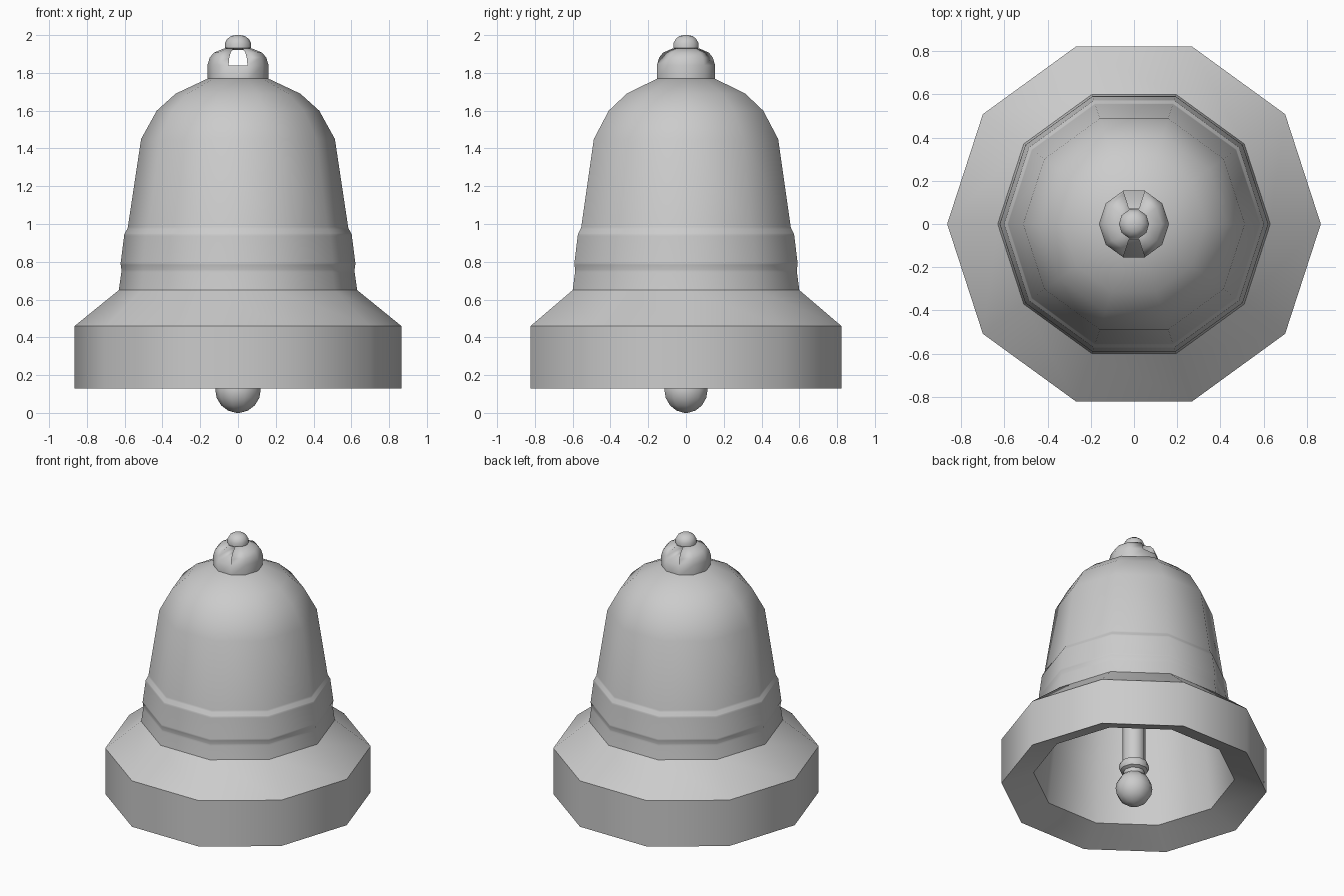
import bpy, bmesh, math

if "Cube" in bpy.data.objects:
    bpy.data.objects.remove(bpy.data.objects["Cube"])

SIDES = 10


def finish(name, bm, angle=38):
    """Turn a bmesh into a named object, smooth below the given angle."""
    bmesh.ops.recalc_face_normals(bm, faces=bm.faces[:])
    mesh = bpy.data.meshes.new(name)
    bm.to_mesh(mesh)
    bm.free()
    obj = bpy.data.objects.new(name, mesh)
    bpy.context.collection.objects.link(obj)
    bpy.ops.object.select_all(action='DESELECT')
    obj.select_set(True)
    bpy.context.view_layer.objects.active = obj
    bpy.ops.object.shade_smooth_by_angle(angle=math.radians(angle))
    return obj


def ring(bm, r, z):
    step = 2 * math.pi / SIDES
    return [bm.verts.new((r * math.cos(i * step), r * math.sin(i * step), z))
            for i in range(SIDES)]


def bridge(bm, a, b, order):
    """Join two rings along a closed order of corner numbers."""
    for i, j in zip(order, order[1:] + order[:1]):
        bm.faces.new((a[i], a[j], b[j], b[i]))


def lathe(name, profile):
    """Spin (radius, height) points into a capped ten-sided solid."""
    bm = bmesh.new()
    rings = [ring(bm, r, z) for r, z in profile]
    for a, b in zip(rings, rings[1:]):
        bridge(bm, a, b, list(range(SIDES)))
    bm.faces.new(rings[0])
    bm.faces.new(rings[-1])
    return finish(name, bm)


# Bell shell: outside from the crown down (doubled loops keep the moulded
# bands crisp), round the lip, then up the inside
lathe("bell_body", [
    (0.16, 1.77), (0.33, 1.69), (0.43, 1.60), (0.513, 1.45),
    (0.583, 0.985), (0.585, 0.977), (0.587, 0.973), (0.600, 0.950),
    (0.602, 0.946), (0.603, 0.936), (0.621, 0.796), (0.622, 0.788),
    (0.621, 0.784), (0.617, 0.756), (0.617, 0.752), (0.618, 0.742),
    (0.631, 0.65), (0.865, 0.46), (0.865, 0.13), (0.656, 0.215),
    (0.605, 0.65), (0.56, 0.97), (0.488, 1.44), (0.408, 1.58),
    (0.315, 1.665), (0.15, 1.74)])

# Clapper: ball, neck, collar and rod
R = 0.12
ball = [(R * math.sin(math.radians(a)), R - R * math.cos(math.radians(a)))
        for a in (5, 26, 48, 70, 90, 110, 130, 146)]
lathe("clapper", ball + [(0.07, 0.245), (0.092, 0.255), (0.098, 0.27),
                         (0.098, 0.29), (0.09, 0.31), (0.075, 0.315),
                         (0.075, 1.75)])

# Crown: base, then two half loops with a tapering opening between them
bm = bmesh.new()
rings = [ring(bm, r, z) for r, z in
         [(0.16, 1.76), (0.162, 1.84), (0.150, 1.88), (0.128, 1.907), (0.075, 1.929)]]
halves = ([8, 9, 0, 1, 2], [3, 4, 5, 6, 7])
bridge(bm, rings[0], rings[1], list(range(SIDES)))
bm.faces.new([rings[1][i] for i in (2, 3, 7, 8)])
for half in halves:
    for a, b in zip(rings[1:], rings[2:]):
        bridge(bm, a, b, half)
bm.faces.new(rings[-1])
finish("crown", bm, 180)

# Knob on top
lathe("crown_knob", [(0.05, 1.922), (0.070, 1.932), (0.070, 1.957),
                     (0.057, 1.98), (0.037, 1.995), (0.012, 2.0)])
